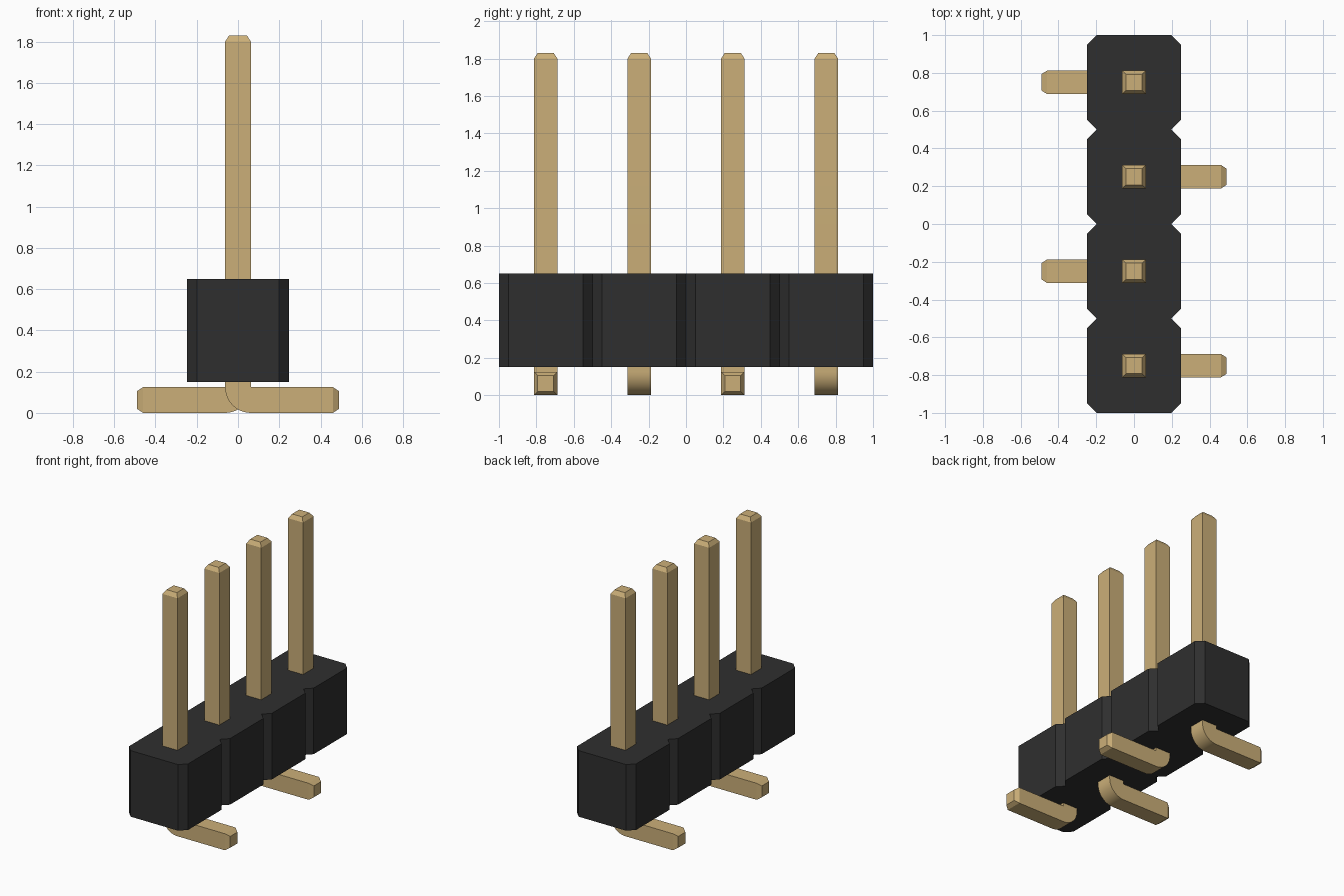
import bpy, bmesh, math
from mathutils import Vector

cube = bpy.data.objects.get("Cube")
if cube:
    bpy.data.objects.remove(cube, do_unlink=True)


def material(name, rgb, metallic=0.0):
    m = bpy.data.materials.new(name)
    m.use_nodes = True
    m.diffuse_color = (*rgb, 1)
    m.node_tree.nodes["Principled BSDF"].inputs["Base Color"].default_value = (*rgb, 1)
    return m


def add_object(name, mesh):
    ob = bpy.data.objects.new(name, mesh)
    bpy.context.collection.objects.link(ob)
    return ob


def prism(outline, direction):
    """Extrude a closed outline of 3D points along a direction."""
    bm = bmesh.new()
    face = bm.faces.new([bm.verts.new(p) for p in outline])
    ext = bmesh.ops.extrude_face_region(bm, geom=[face])
    moved = [v for v in ext["geom"] if isinstance(v, bmesh.types.BMVert)]
    bmesh.ops.translate(bm, verts=moved, vec=direction)
    bmesh.ops.recalc_face_normals(bm, faces=bm.faces)
    return bm


def to_mesh(bm, name, mat):
    mesh = bpy.data.meshes.new(name)
    bm.to_mesh(mesh)
    bm.free()
    mesh.materials.append(mat)
    return mesh


black = material("black plastic", (0.028, 0.028, 0.028))
gold = material("pale gold", (0.60, 0.43, 0.19))

PITCH, COUNT = 0.5, 4
HALF, NARROW, CHAMFER = 0.248, 0.198, 0.05
BOTTOM, TOP = 0.15, 0.65

# Housing: one row of chamfered cells, notched where they meet
side = []
for i in range(COUNT):
    y = -1 + i * PITCH
    side += [(NARROW, y), (HALF, y + CHAMFER), (HALF, y + PITCH - CHAMFER)]
side.append((NARROW, 1.0))
outline = side + [(-x, y) for x, y in reversed(side)]
bm = prism([(x, y, BOTTOM) for x, y in outline], (0, 0, TOP - BOTTOM))
add_object("housing", to_mesh(bm, "housing", black))

# Pin: L-shaped square wire with a rounded outer bend
R, W = 0.0625, 0.125
PIN_TOP, FOOT_END, TIP, TAPER = 1.83, 0.49, 0.03, 0.028
bend = [(R - W * math.cos(a), W - W * math.sin(a))
        for a in (math.pi / 2 * i / 12 for i in range(13))]
profile = [(-R, PIN_TOP - TIP)] + bend + [
    (FOOT_END - TIP, 0), (FOOT_END - TIP, W), (R, W), (R, PIN_TOP - TIP)]
bm = prism([(x, -R, z) for x, z in profile], (0, W, 0))

# Tapered tips on the two wire ends
for axis, reach in ((Vector((0, 0, 1)), PIN_TOP - TIP), (Vector((1, 0, 0)), FOOT_END - TIP)):
    end = [f for f in bm.faces
           if f.normal.dot(axis) > 0.99 and abs(f.calc_center_median().dot(axis) - reach) < 0.001]
    bmesh.ops.inset_individual(bm, faces=end, thickness=TAPER, depth=TIP)
pin_mesh = to_mesh(bm, "pin", gold)

# Row of pins, feet alternating left and right
for i in range(COUNT):
    pin = add_object(f"pin_{i + 1}", pin_mesh)
    pin.location.y = -0.75 + i * PITCH
    pin.rotation_euler.z = math.pi * (i % 2)

# Smooth the bend only
bpy.ops.object.select_all(action='DESELECT')
pin.select_set(True)
bpy.context.view_layer.objects.active = pin
bpy.ops.object.shade_smooth_by_angle(angle=math.radians(25))
